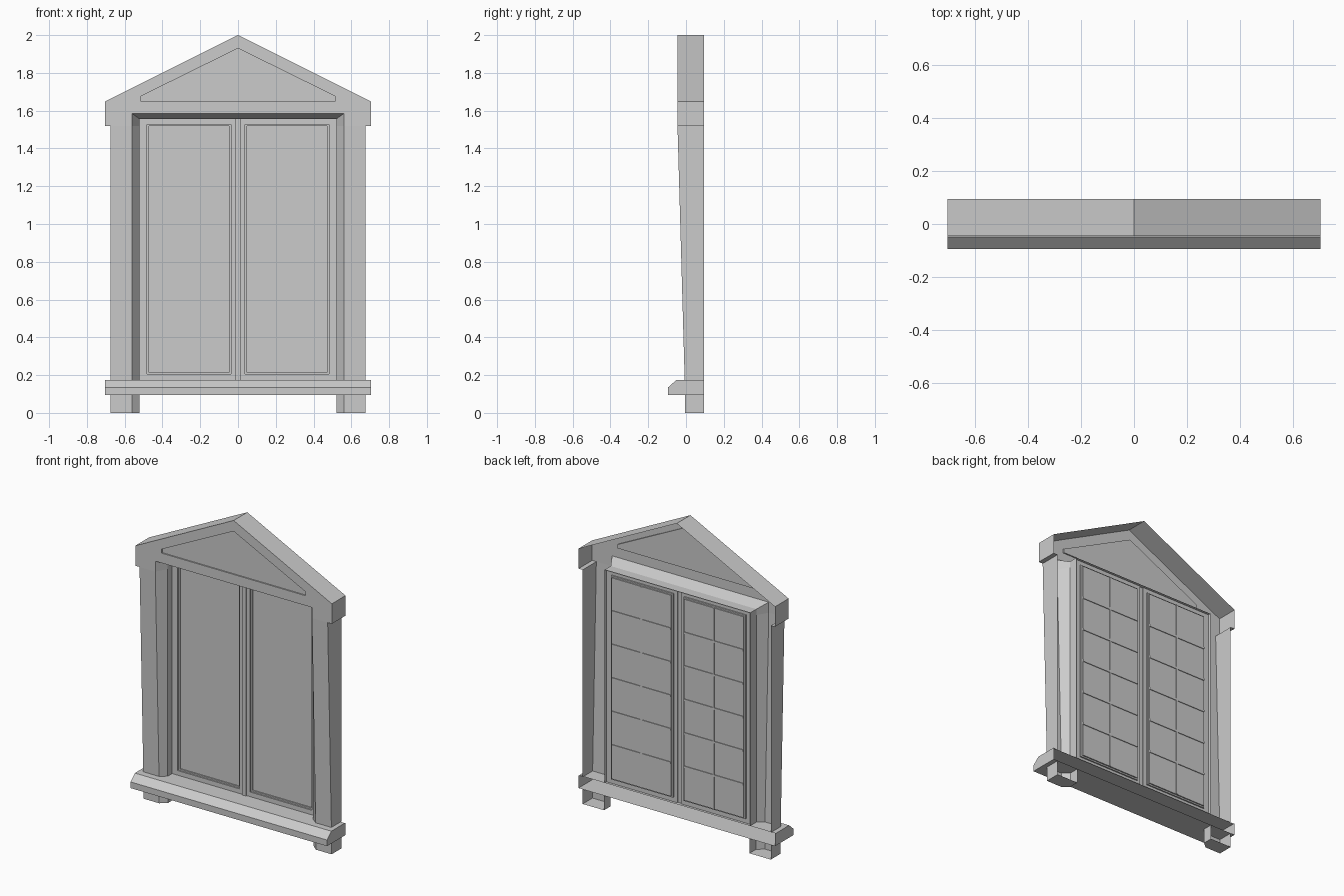
import bpy, bmesh

if "Cube" in bpy.data.objects:
    bpy.data.objects.remove(bpy.data.objects["Cube"])

BACK, FRONT = 0.095, -0.045
REVEAL = 0.088          # depth at which the reveal meets the sashes


def finish(name, bm):
    """Weld, face the shell to the front, and mirror it across x = 0."""
    bmesh.ops.remove_doubles(bm, verts=bm.verts, dist=1e-5)
    bmesh.ops.recalc_face_normals(bm, faces=bm.faces)
    if sum(f.normal.y * f.calc_area() for f in bm.faces) > 1e-6:
        bmesh.ops.reverse_faces(bm, faces=bm.faces)
    me = bpy.data.meshes.new(name)
    bm.to_mesh(me)
    bm.free()
    ob = bpy.data.objects.new(name, me)
    bpy.context.collection.objects.link(ob)
    ob.modifiers.new("mirror", 'MIRROR').use_clip = True
    return ob


def face(bm, pts):
    bm.faces.new([bm.verts.new(p) for p in pts])


def loft(bm, rows, closed=False):
    """Quads between successive rows of points."""
    for a, b in zip(rows, rows[1:]):
        n = len(a)
        for i in range(n if closed else n - 1):
            j = (i + 1) % n
            face(bm, [a[i], a[j], b[j], b[i]])


def at_y(pts, y):
    return [(x, y, z) for x, z in pts]


def rect(x0, x1, z0, z1, y):
    return at_y([(x0, z0), (x1, z0), (x1, z1), (x0, z1)], y)


def box(bm, x0, x1, y0, y1, z0, z1):
    lo, hi = rect(x0, x1, z0, z1, y0), rect(x0, x1, z0, z1, y1)
    loft(bm, [lo, hi], True)
    face(bm, lo)
    face(bm, hi)


# Pediment: open-backed shell with a shallow triangular recess
bm = bmesh.new()
outer = [(0.675, 1.518), (0.705, 1.518), (0.705, 1.648), (0, 2.0)]
recess = [(0, 1.93), (0.517, 1.675), (0.517, 1.65), (0, 1.65)]
opening = [(0, 1.586), (0.562, 1.586), (0.562, 1.518)]
face(bm, at_y(opening + outer + recess, FRONT))
loft(bm, [at_y(outer, FRONT), at_y(outer, BACK)])
loft(bm, [at_y(recess, FRONT), at_y(recess, -0.037)])
face(bm, at_y(recess, -0.037))
finish("pediment", bm)

# Pilasters: front leans forward towards the top, chamfered inner reveal
bm = bmesh.new()
loft(bm, [[(0.675, BACK, z), (0.675, y, z), (0.562, y, z)]
          for z, y in ((0.175, -0.007), (1.518, FRONT))])
heights = (0.175, 1.518, 1.557)
loft(bm, [[(0.562, -0.007, 0.175), (0.562, FRONT, 1.518), (0.562, FRONT, 1.586)],
          [(0.522, 0.025, z) for z in heights],
          [(0.522, REVEAL, z) for z in heights]])
finish("pilasters", bm)

# Chamfered head of the window opening
bm = bmesh.new()
loft(bm, [[(0, FRONT, 1.586), (0.562, FRONT, 1.586)],
          [(0, 0.025, 1.557), (0.522, 0.025, 1.557)],
          [(0, REVEAL, 1.557), (0.522, REVEAL, 1.557)]])
finish("opening_head", bm)

# Sill: open-backed chamfered ledge with end caps
bm = bmesh.new()
profile = [(REVEAL, 0.175), (-0.05, 0.175), (-0.095, 0.135),
           (-0.095, 0.095), (BACK, 0.095)]
loft(bm, [[(x, y, z) for y, z in profile] for x in (0, 0.705)])
face(bm, [(0.705, y, z) for y, z in [(BACK, 0.175)] + profile])
finish("sill", bm)

# Feet under the sill, open at the back
bm = bmesh.new()
plan = [(0.675, BACK), (0.675, -0.005), (0.562, -0.005),
        (0.522, 0.03), (0.522, BACK)]
loft(bm, [[(x, y, 0) for x, y in plan], [(x, y, 0.095) for x, y in plan]])
face(bm, [(x, y, 0) for x, y in plan])
finish("feet", bm)

# Sashes: frame with a stepped edge around a flat pane
bm = bmesh.new()
pane = rect(0.047, 0.472, 0.214, 1.518, 0.087)
loft(bm, [rect(0.013, 0.522, 0.175, 1.557, 0.07),
          rect(0.038, 0.482, 0.205, 1.527, 0.07),
          rect(0.038, 0.482, 0.205, 1.527, 0.079),
          rect(0.047, 0.472, 0.214, 1.518, 0.079), pane], True)
face(bm, pane)
finish("sashes", bm)

# Strip covering the joint between the sashes
bm = bmesh.new()
loft(bm, [[(0, 0.062, z), (0.013, 0.062, z), (0.013, 0.07, z)]
          for z in (0.175, 1.557)])
finish("meeting_strip", bm)

# Glazing bars behind the panes
bm = bmesh.new()
for i in range(1, 6):
    z = 0.214 + i * 1.304 / 6
    box(bm, 0.047, 0.472, 0.0873, 0.092, z - 0.007, z + 0.007)
box(bm, 0.253, 0.266, 0.0873, 0.092, 0.214, 1.518)
finish("glazing_bars", bm)
